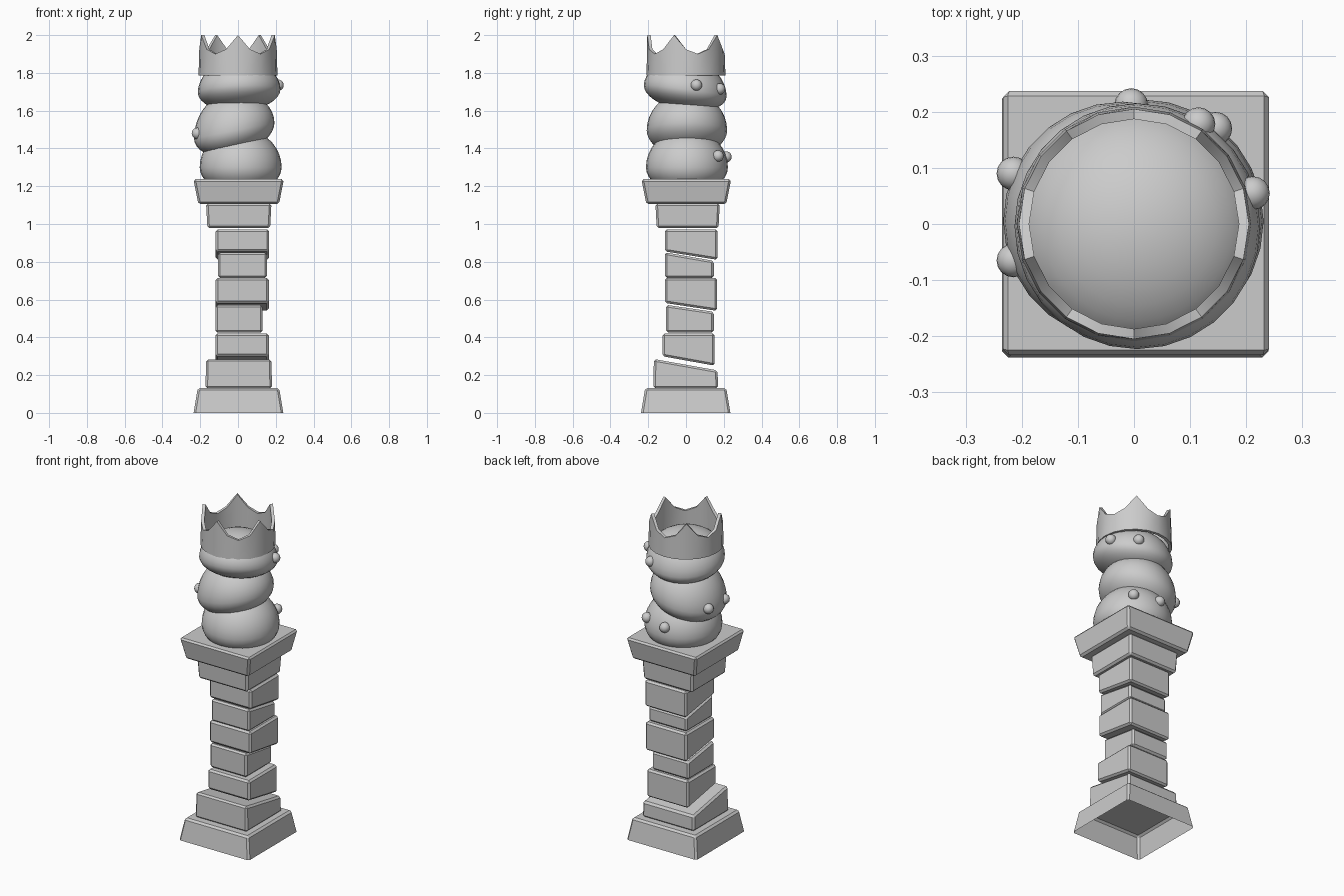
import bpy, bmesh, math
from mathutils import Vector

if "Cube" in bpy.data.objects:
    bpy.data.objects.remove(bpy.data.objects["Cube"])


def finish(name, bm, smooth=False):
    bmesh.ops.recalc_face_normals(bm, faces=bm.faces)
    me = bpy.data.meshes.new(name)
    bm.to_mesh(me)
    bm.free()
    ob = bpy.data.objects.new(name, me)
    bpy.context.collection.objects.link(ob)
    if smooth:
        bpy.ops.object.select_all(action='DESELECT')
        ob.select_set(True)
        bpy.context.view_layer.objects.active = ob
        bpy.ops.object.shade_smooth_by_angle(angle=math.radians(40))
    return ob


# Chamfered stone block: bottom/top heights given as (front, back); grow widens the top
def block(name, xs, ys, bottom, top, grow=0.0, bevel=0.011, open_bottom=False):
    bm = bmesh.new()
    bmesh.ops.create_cube(bm, size=2)
    for v in bm.verts:
        ix, iy = int(v.co.x > 0), int(v.co.y > 0)
        up = v.co.z > 0
        g = grow if up else 0
        v.co = Vector((xs[ix] + g * (2 * ix - 1), ys[iy] + g * (2 * iy - 1),
                       (top if up else bottom)[iy]))
    if open_bottom:
        low = min(bm.faces, key=lambda f: f.calc_center_median().z)
        bmesh.ops.delete(bm, geom=[low], context='FACES_ONLY')
    edges = [e for e in bm.edges if len(e.link_faces) == 2]
    bmesh.ops.bevel(bm, geom=edges, offset=bevel, segments=1, affect='EDGES')
    return finish(name, bm)


# Pedestal: plinth, uneven stacked stones, capital
block("plinth", (-.235, .24), (-.238, .235), (0, 0), (.132, .132), -.022, open_bottom=True)
block("lower_step", (-.172, .18), (-.173, .17), (.13, .13), (.285, .225), -.003)
shaft = [
    ((-.12, .163), (-.125, .152), (.30, .25), (.42, .42)),
    ((-.12, .13), (-.105, .147), (.425, .425), (.572, .535)),
    ((-.118, .163), (-.112, .165), (.582, .54), (.715, .715)),
    ((-.107, .153), (-.112, .147), (.715, .715), (.85, .805)),
    ((-.118, .165), (-.112, .168), (.855, .81), (.972, .972)),
]
for i, args in enumerate(shaft):
    block(f"shaft_stone_{i + 1}", *args)
block("upper_step", (-.162, .17), (-.155, .172), (.978, .978), (1.108, 1.108), .007)
block("capital", (-.21, .217), (-.21, .213), (1.105, 1.105), (1.237, 1.237), .026)


# Squashed, tilted mounds stacked on the pedestal
def mound(name, centre, r, up, down, tilt):
    bm = bmesh.new()
    bmesh.ops.create_uvsphere(bm, u_segments=28, v_segments=18, radius=1)
    for v in bm.verts:
        x, y, z = v.co
        shear = (tilt[0] * x + tilt[1] * y) * r * (1 - .7 * max(z, 0))
        v.co = Vector((x * r, y * r, z * (up if z > 0 else down) + shear)) + Vector(centre)
    return finish(name, bm, True)


mound("mound_bottom", (.014, .005, 1.30), .217, .205, .14, (0, 0))
mound("mound_middle", (-.02, .005, 1.495), .213, .205, .13, (.19, 0))
mound("mound_top", (.006, -.004, 1.705), .219, .165, .105, (.04, -.13))

# Small berries set into the mounds
berries = [(.212, .055, 1.735), (.115, .178, 1.715), (.145, .17, 1.36),
           (-.005, .212, 1.355), (-.215, .09, 1.48), (-.215, -.065, 1.48)]
for i, p in enumerate(berries):
    bm = bmesh.new()
    bmesh.ops.create_uvsphere(bm, u_segments=16, v_segments=10, radius=.03)
    bmesh.ops.translate(bm, verts=bm.verts, vec=p)
    finish(f"berry_{i + 1}", bm, True)

# Five-pointed crown: 20-sided thin ring with repeating peak heights
bm = bmesh.new()
heights = (2.0, 1.925, 1.90, 1.925)
rings = []
for i in range(20):
    a = -math.pi / 2 + i * math.tau / 20
    c, s, h = math.cos(a), math.sin(a), heights[i % 4]
    rings.append([bm.verts.new((r * c, r * s, z)) for r, z in
                  ((.209, 1.785), (.205, h), (.187, h), (.191, 1.785))])
for i in range(20):
    a, b = rings[i], rings[(i + 1) % 20]
    for k in range(4):
        m = (k + 1) % 4
        bm.faces.new((a[k], b[k], b[m], a[m]))
finish("crown", bm, True)
